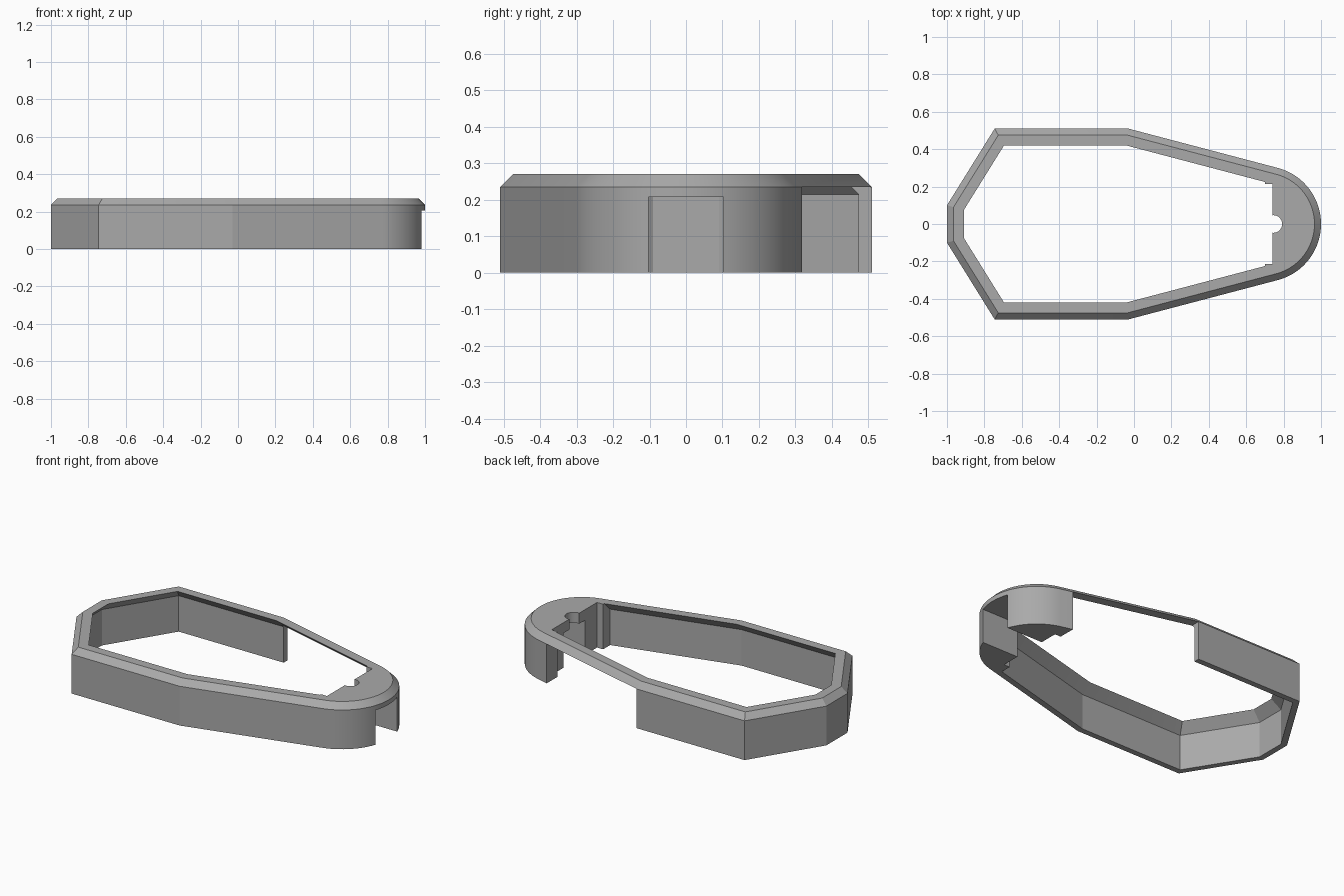
import bpy, bmesh, math
from mathutils import Vector, Matrix

old = bpy.data.objects.get("Cube")
if old:
    bpy.data.objects.remove(old, do_unlink=True)

grey = bpy.data.materials.new("plain grey")
grey.use_nodes = True
colour = (0.4, 0.4, 0.4, 1)
grey.diffuse_color = colour
grey.node_tree.nodes["Principled BSDF"].inputs["Base Color"].default_value = colour

ARC_X, ARC_R, ARC_STEPS = 0.69, 0.31, 48


def outline(inset):
    """Counter-clockwise plan of the frame, moved inward with mitred corners."""
    half = [(-0.03, 0.51), (-0.745, 0.51), (-1.0, 0.1)]
    pts = [Vector(p) for p in half] + [Vector((x, -y)) for x, y in reversed(half)]
    sweep = math.radians(75.5)
    for i in range(ARC_STEPS + 1):
        a = -sweep + 2 * sweep * i / ARC_STEPS
        pts.append(Vector((ARC_X + ARC_R * math.cos(a), ARC_R * math.sin(a))))
    result = []
    for i, p in enumerate(pts):
        d1 = (p - pts[i - 1]).normalized()
        d2 = (pts[(i + 1) % len(pts)] - p).normalized()
        n1, n2 = Vector((-d1.y, d1.x)), Vector((-d2.y, d2.x))
        result.append(p + (n1 + n2) * inset / (1 + n1.dot(n2)))
    return result


def finish(name, bm):
    bmesh.ops.recalc_face_normals(bm, faces=bm.faces)
    mesh = bpy.data.meshes.new(name)
    bm.to_mesh(mesh)
    bm.free()
    mesh.materials.append(grey)
    ob = bpy.data.objects.new(name, mesh)
    bpy.context.collection.objects.link(ob)
    return ob


def loft(name, levels):
    """Closed solid through (inset, height) levels of the plan."""
    bm = bmesh.new()
    rings = [[bm.verts.new((p.x, p.y, z)) for p in outline(d)] for d, z in levels]
    n = len(rings[0])
    for low, high in zip(rings, rings[1:]):
        for i in range(n):
            j = (i + 1) % n
            bm.faces.new((low[i], low[j], high[j], high[i]))
    bm.faces.new(rings[0])
    bm.faces.new(rings[-1])
    return finish(name, bm)


def box(name, low, high):
    bm = bmesh.new()
    low, high = Vector(low), Vector(high)
    size = Matrix.Diagonal((*(high - low), 1))
    bmesh.ops.create_cube(bm, size=1, matrix=Matrix.Translation((low + high) / 2) @ size)
    return finish(name, bm)


def cut(target, cutter):
    mod = target.modifiers.new("cut", 'BOOLEAN')
    mod.operation, mod.solver, mod.object = 'DIFFERENCE', 'EXACT', cutter
    bpy.context.view_layer.objects.active = target
    bpy.ops.object.modifier_apply(modifier=mod.name)
    bpy.data.objects.remove(cutter, do_unlink=True)


# Outer body with bevelled top edge
frame = loft("frame", [(0, 0), (0, 0.235), (0.035, 0.27)])

# Cavity, sloping inward under the lip and stopping at the solid round end
cavity = loft("cavity", [(0.035, -0.1), (0.035, 0.215), (0.11, 0.29)])
cut(cavity, box("end_block", (0.74, -1, -1), (2, 1, 1)))
for side in (-1, 1):
    ys = sorted((side * 0.215, side))
    cut(cavity, box("end_step", (0.70, ys[0], -1), (2, ys[1], 1)))
cut(frame, cavity)

# Open stretch of the side wall, leaving only the lip
cut(frame, box("side_gap", (-0.03, 0.19, -0.1), (0.70, 0.7, 0.235)))

# Slot through the round end
cut(frame, box("end_slot", (0.6, -0.103, -0.1), (1.2, 0.103, 0.207)))

# Round notch in the end plate
bm = bmesh.new()
bmesh.ops.create_cone(bm, cap_ends=True, segments=32, radius1=0.047, radius2=0.047,
                      depth=1, matrix=Matrix.Translation((0.745, 0, 0.3)))
cut(frame, finish("notch", bm))

# Smooth the arc, keep the edges crisp
bpy.ops.object.select_all(action='DESELECT')
frame.select_set(True)
bpy.context.view_layer.objects.active = frame
bpy.ops.object.shade_smooth_by_angle(angle=math.radians(12))
